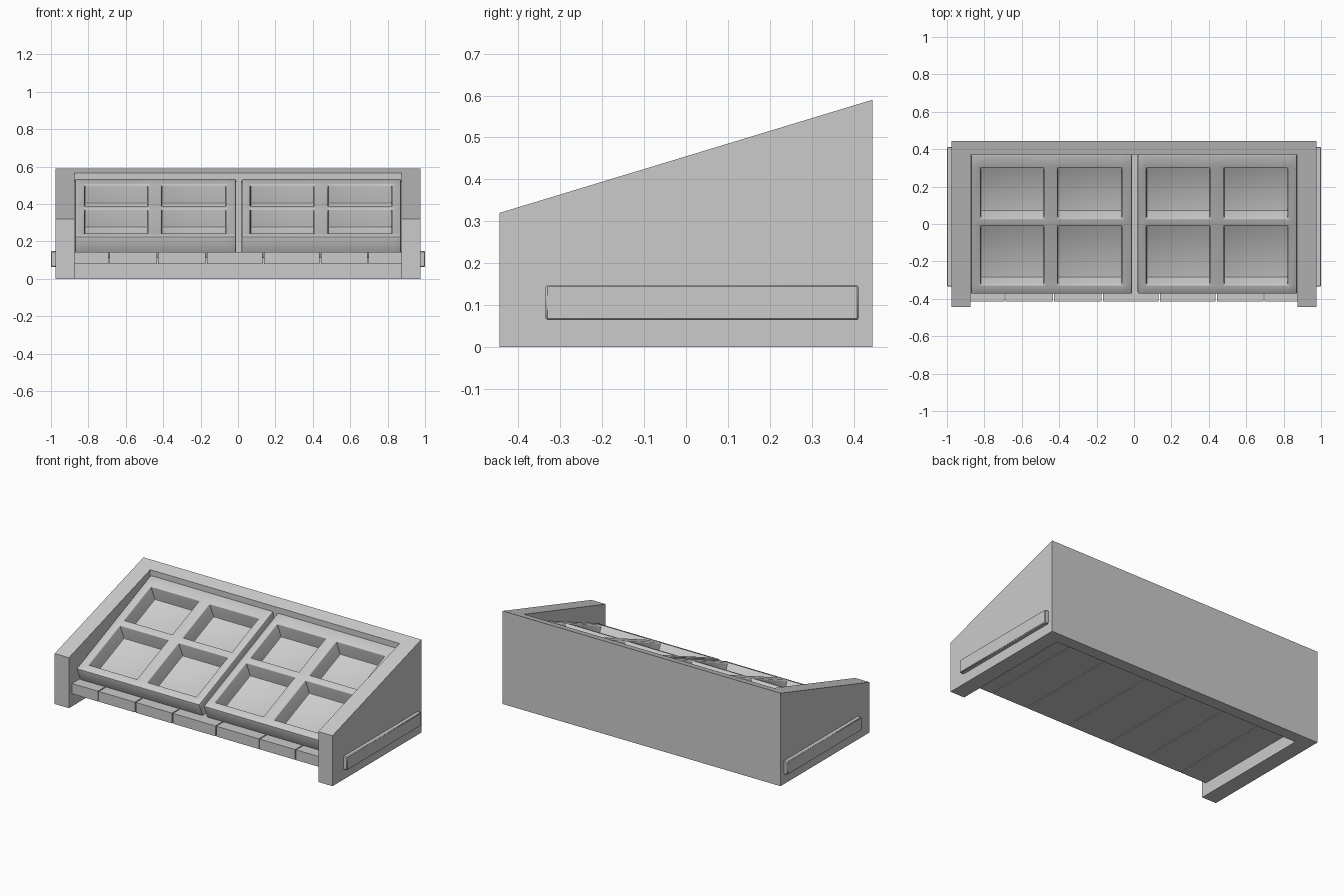
import bpy, bmesh, math

if "Cube" in bpy.data.objects:
    bpy.data.objects.remove(bpy.data.objects["Cube"])

TILT = math.atan(0.416)          # slope of the glazed lids
S, C = math.sin(TILT), math.cos(TILT)


def make_object(name, bm):
    bmesh.ops.recalc_face_normals(bm, faces=bm.faces[:])
    mesh = bpy.data.meshes.new(name)
    bm.to_mesh(mesh)
    bm.free()
    ob = bpy.data.objects.new(name, mesh)
    bpy.context.collection.objects.link(ob)
    return ob


def extrude_x(name, profile, x0, x1):
    """Solid from a (y, z) profile swept along x."""
    bm = bmesh.new()
    face = bm.faces.new([bm.verts.new((x0, y, z)) for y, z in profile])
    ext = bmesh.ops.extrude_face_region(bm, geom=[face], use_keep_orig=True)
    moved = [v for v in ext["geom"] if isinstance(v, bmesh.types.BMVert)]
    bmesh.ops.translate(bm, verts=moved, vec=(x1 - x0, 0, 0))
    return make_object(name, bm)


def box(name, x0, x1, y0, y1, z0, z1):
    return extrude_x(name, [(y0, z0), (y1, z0), (y1, z1), (y0, z1)], x0, x1)


def bevel(ob, width, segments):
    mod = ob.modifiers.new("bevel", "BEVEL")
    mod.width = width
    mod.segments = segments
    mod.limit_method = "ANGLE"
    bpy.ops.object.select_all(action="DESELECT")
    ob.select_set(True)
    bpy.context.view_layer.objects.active = ob
    bpy.ops.object.modifier_apply(modifier=mod.name)
    bpy.ops.object.shade_smooth_by_angle(angle=math.radians(40))


def window_lid(name, xs, ys, depth, thick):
    """Tilted slab with recessed panes in the odd grid cells."""
    bm = bmesh.new()

    def layer(xv, yv, d):
        return [[bm.verts.new((x, y + d * S, 0.225 + 0.416 * (y + 0.375) - d * C))
                 for x in xv] for y in yv]

    top = layer(xs, ys, 0)
    base = layer(xs, ys, thick)
    n, m = len(xs) - 1, len(ys) - 1
    panes = []
    for j in range(m):
        for i in range(n):
            quad = lambda g: [g[j][i], g[j][i + 1], g[j + 1][i + 1], g[j + 1][i]]
            bm.faces.new(quad(base))
            face = bm.faces.new(quad(top))
            if i % 2 and j % 2:
                panes.append(face)
    # outer edges
    for i in range(n):
        for j in (0, m):
            bm.faces.new((top[j][i], top[j][i + 1], base[j][i + 1], base[j][i]))
    for j in range(m):
        for i in (0, n):
            bm.faces.new((top[j][i], top[j + 1][i], base[j + 1][i], base[j][i]))
    # sunken panes
    for face in panes:
        new = bmesh.ops.extrude_discrete_faces(bm, faces=[face])["faces"][0]
        bmesh.ops.translate(bm, verts=new.verts[:], vec=(0, depth * S, -depth * C))
    bmesh.ops.remove_doubles(bm, verts=bm.verts[:], dist=1e-5)
    ob = make_object(name, bm)
    bevel(ob, 0.008, 2)
    return ob


def rim(y):
    return 0.32 + (y + 0.445) * 0.27 / 0.89


# side walls and carrying rails
side = [(-0.445, 0), (0.445, 0), (0.445, 0.59), (-0.445, 0.32)]
for label, s in (("left", -1), ("right", 1)):
    extrude_x(label + "_side_wall", side, s * 0.875, s * 0.975)
    rail = box(label + "_side_rail", s * 0.97, s * 1.0, -0.335, 0.412, 0.064, 0.148)
    bevel(rail, 0.004, 1)

# back wall with sloped top
extrude_x("back_wall", [(0.37, 0), (0.445, 0), (0.445, 0.59), (0.37, rim(0.37))],
          -0.875, 0.875)

# floor boards of uneven width
cuts = [-0.875, -0.69, -0.43, -0.17, 0.135, 0.44, 0.695, 0.875]
for k, (a, b) in enumerate(zip(cuts, cuts[1:])):
    box(f"floor_board_{k + 1}", a + 0.003 * (k > 0), b - 0.003 * (k < 6),
        -0.415, 0.37, 0.08, 0.145)

# two glazed lids, four panes each
rows = [-0.375, -0.325, -0.013, 0.03, 0.297, 0.37]
window_lid("left_window_lid", [-0.872, -0.82, -0.482, -0.408, -0.065, -0.01],
           rows, 0.107, 0.125)
window_lid("right_window_lid", [0.02, 0.066, 0.406, 0.481, 0.822, 0.872],
           rows, 0.107, 0.125)
